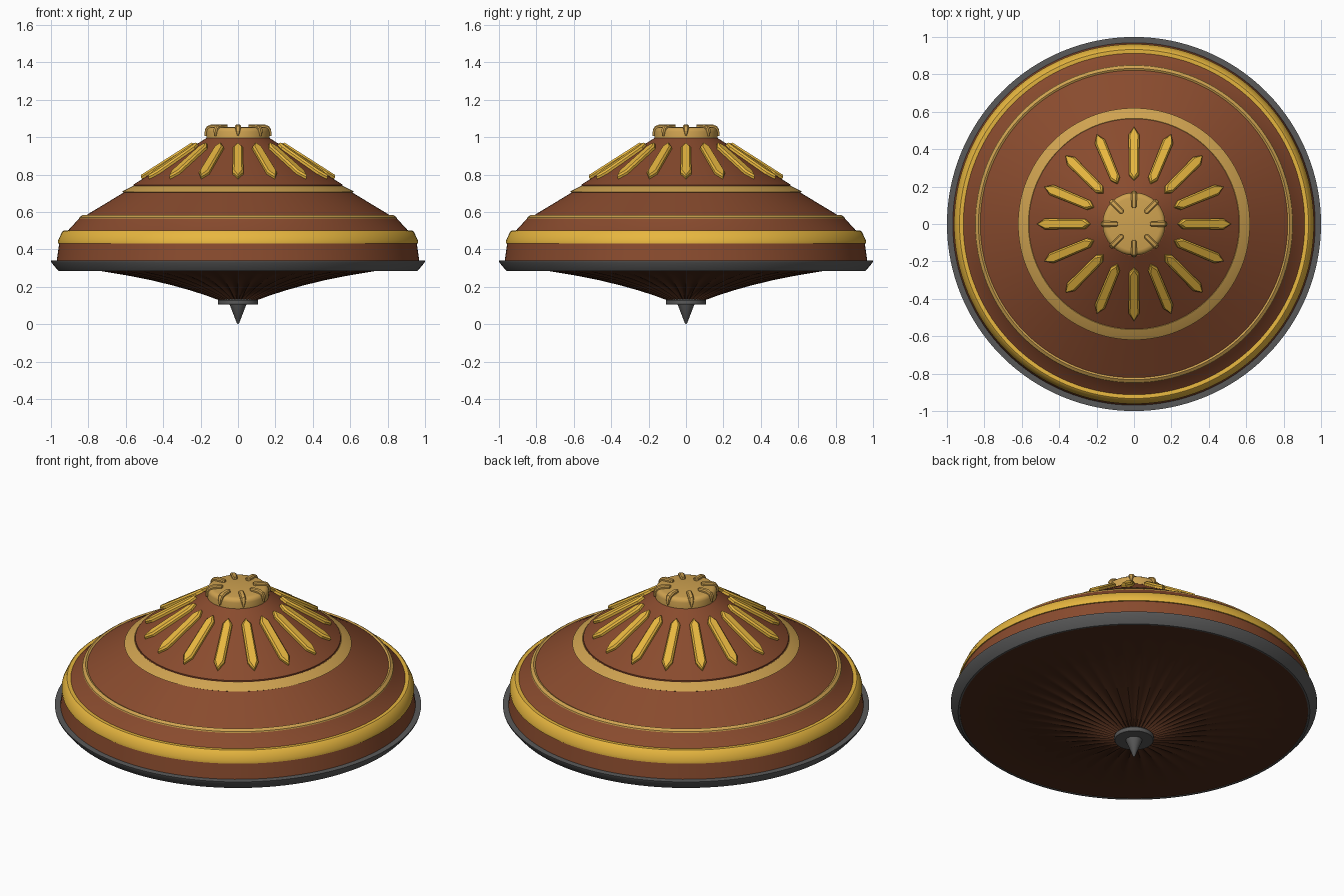
import bpy, bmesh
from math import sin, cos, pi, radians, atan2, hypot
from mathutils import Vector, Matrix

if "Cube" in bpy.data.objects:
    bpy.data.objects.remove(bpy.data.objects["Cube"])


def material(name, rgb):
    m = bpy.data.materials.new(name)
    m.diffuse_color = (*rgb, 1)
    m.use_nodes = True
    m.node_tree.nodes["Principled BSDF"].inputs["Base Color"].default_value = m.diffuse_color
    return m


BROWN = material("brown", (0.25, 0.07, 0.027))
DARK = material("dark_brown", (0.075, 0.024, 0.01))
GOLD = material("gold", (0.80, 0.47, 0.05))
TAN = material("pale_gold", (0.62, 0.36, 0.08))
STEEL = material("steel", (0.10, 0.10, 0.10))


def finish(bm, name, mat, angle=30):
    bmesh.ops.remove_doubles(bm, verts=bm.verts, dist=1e-5)
    bmesh.ops.recalc_face_normals(bm, faces=bm.faces)
    me = bpy.data.meshes.new(name)
    bm.to_mesh(me)
    bm.free()
    me.materials.append(mat)
    ob = bpy.data.objects.new(name, me)
    bpy.context.collection.objects.link(ob)
    bpy.ops.object.select_all(action='DESELECT')
    ob.select_set(True)
    bpy.context.view_layer.objects.active = ob
    bpy.ops.object.shade_smooth_by_angle(angle=radians(angle))
    return ob


def lathe(name, profile, mat, n=128, closed=False, offset=None, angle=30):
    """Revolve (radius, z) points about z; offset(r, a) adds height."""
    bm = bmesh.new()
    rows = []
    for r, z in profile:
        rows.append([bm.verts.new((r * cos(2 * pi * i / n), r * sin(2 * pi * i / n),
                                   z + (offset(r, 2 * pi * i / n) if offset else 0)))
                     for i in range(n)])
    pairs = list(zip(rows, rows[1:])) + ([(rows[-1], rows[0])] if closed else [])
    for a, b in pairs:
        for i in range(n):
            j = (i + 1) % n
            bm.faces.new((a[i], a[j], b[j], b[i]))
    return finish(bm, name, mat, angle)


# Main brown shell
lathe("upper_shell", [(0.955, 0.32), (0.97, 0.335), (0.955, 0.44), (0.90, 0.50),
                      (0.84, 0.565), (0.825, 0.575), (0.61, 0.705), (0.56, 0.738),
                      (0.56, 0.745), (0.55, 0.752), (0.17, 0.995), (0.0, 1.0)], BROWN, angle=20)

# Gold bands and rings
lathe("wide_gold_band", [(0.95, 0.43), (0.962, 0.432), (0.962, 0.448), (0.94, 0.495),
                         (0.933, 0.50), (0.912, 0.50), (0.89, 0.495)], GOLD, closed=True)
lathe("brown_shoulder", [(0.92, 0.495), (0.905, 0.505), (0.85, 0.565), (0.83, 0.57),
                         (0.85, 0.50)], BROWN, closed=True)
lathe("thin_gold_ring", [(0.835, 0.562), (0.85, 0.565), (0.848, 0.572), (0.832, 0.583),
                         (0.822, 0.578)], TAN, closed=True)
lathe("upper_gold_ring", [(0.605, 0.70), (0.62, 0.708), (0.61, 0.715), (0.565, 0.738),
                          (0.555, 0.732)], TAN, closed=True)

# Steel rim, base collar and spinning tip
lathe("outer_rim", [(0.95, 0.285), (0.96, 0.285), (0.998, 0.33), (1.0, 0.34),
                    (0.965, 0.342), (0.94, 0.34)], STEEL, closed=True)
lathe("base_collar", [(0, 0.105), (0.105, 0.105), (0.108, 0.11), (0.108, 0.127),
                      (0.10, 0.135), (0, 0.135)], STEEL, n=64)
lathe("spinning_tip", [(0, 0.0), (0.006, 0.005), (0.045, 0.106), (0, 0.106)], STEEL, n=48)


# Pleated underside, pleats fading outwards
def pleat(r, a):
    fade = max(0.0, 1 - r / 0.75)
    return 0.016 * fade * (abs(sin(20 * a)) - 0.5)


lathe("pleated_underside", [(0.06, 0.12), (0.10, 0.135), (0.17, 0.16), (0.25, 0.185),
                            (0.35, 0.212), (0.47, 0.24), (0.60, 0.264), (0.73, 0.284),
                            (0.85, 0.287), (0.96, 0.288)],
      DARK, n=320, offset=pleat, angle=25)

# Sun rays lying on the upper cone
bm = bmesh.new()
p0, p1 = Vector((0.23, 0, 0.957)), Vector((0.513, 0, 0.776))
along = (p1 - p0).normalized()
normal = Vector((-along.z, 0, along.x))
length = (p1 - p0).length
outline = [(0, 0), (0.035, 0.026), (length - 0.05, 0.029), (length, 0),
           (length - 0.05, -0.029), (0.035, -0.026)]
for k in range(16):
    rot = Matrix.Rotation(2 * pi * k / 16, 3, 'Z')
    layers = []
    for h, s in ((-0.015, 1), (0.012, 1), (0.022, 0.7)):
        layers.append([bm.verts.new(rot @ (p0 + along * (length / 2 + (u - length / 2) * (1 if s == 1 else 0.95))
                                           + Vector((0, v * s, 0)) + normal * h))
                       for u, v in outline])
    bm.faces.new(layers[2])
    bm.faces.new(layers[0][::-1])
    for a, b in zip(layers, layers[1:]):
        for i in range(6):
            j = (i + 1) % 6
            bm.faces.new((a[i], a[j], b[j], b[i]))
finish(bm, "sun_rays", GOLD)

# Crown cap
lathe("crown_cap", [(0, 0.98), (0.168, 0.98), (0.168, 1.03), (0.164, 1.042),
                    (0.154, 1.051), (0.14, 1.054), (0, 1.054)], TAN, n=96)

# Claws hooked over the cap edge: (radius, z, outward r, outward z, half width)
bm = bmesh.new()
path = [(0.085, 1.054, 0, 1, 0.006), (0.093, 1.054, 0, 1, 0.014), (0.14, 1.054, 0, 1, 0.015),
        (0.158, 1.049, 0.7, 0.7, 0.015), (0.166, 1.038, 1, 0.2, 0.013), (0.168, 1.006, 1, 0, 0.003)]
for k in range(8):
    rot = Matrix.Rotation(2 * pi * k / 8, 3, 'Z')
    rings = []
    for r, z, nr, nz, w in path:
        sec = [(-w, -0.012), (w, -0.012), (w, 0.009), (w * 0.6, 0.015), (-w * 0.6, 0.015), (-w, 0.009)]
        rings.append([bm.verts.new(rot @ Vector((r + nr * h * 0.75 if nr else r, v, z + nz * h)))
                      for v, h in sec])
    bm.faces.new(rings[0])
    bm.faces.new(rings[-1][::-1])
    for a, b in zip(rings, rings[1:]):
        for i in range(6):
            j = (i + 1) % 6
            bm.faces.new((a[i], a[j], b[j], b[i]))
finish(bm, "crown_claws", TAN)
